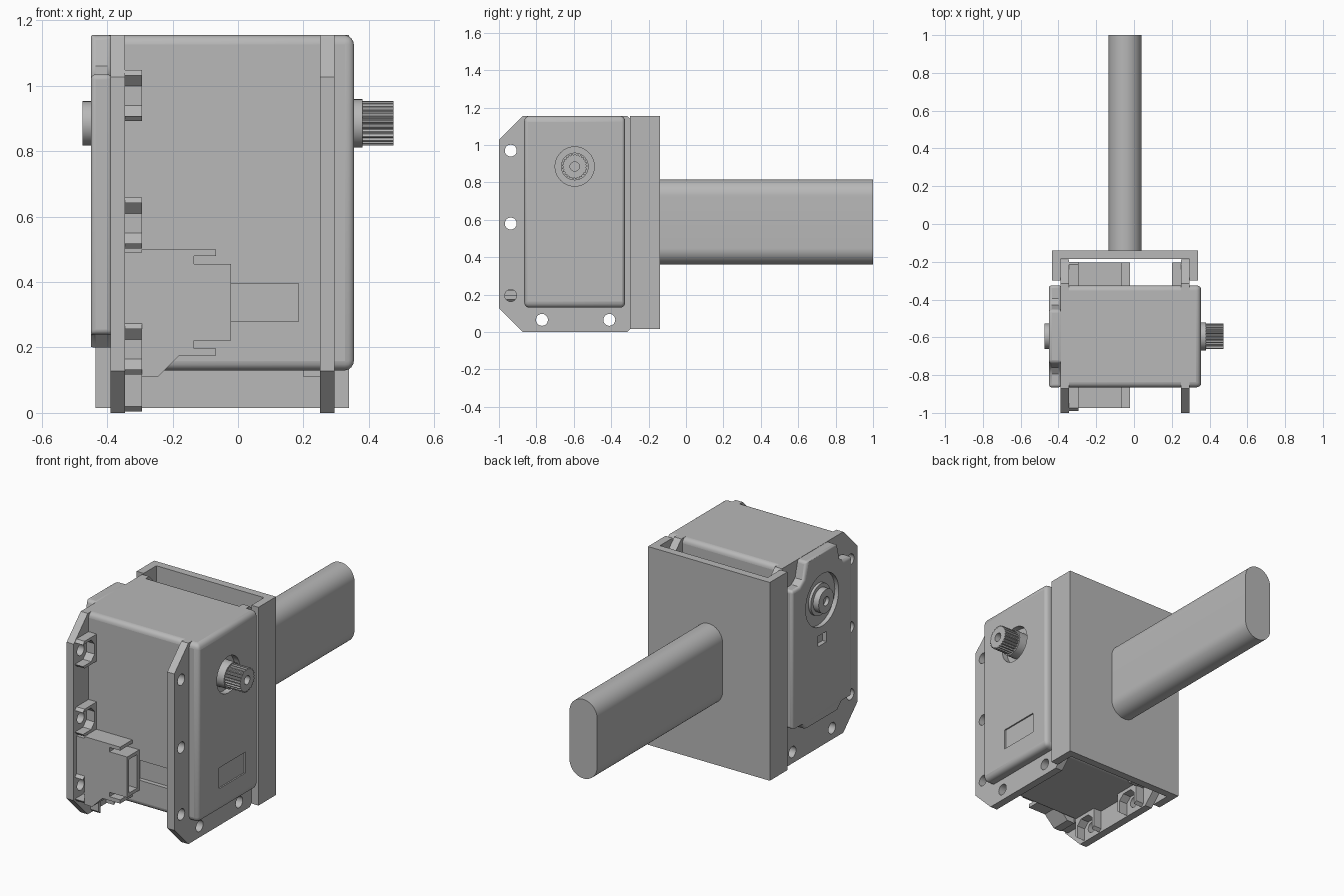
import bpy, bmesh, math
from mathutils import Matrix, Vector

old = bpy.data.objects.get("Cube")
if old:
    bpy.data.objects.remove(old)

grey = bpy.data.materials.new("light_grey")
grey.use_nodes = True
GREY = (0.48, 0.48, 0.48, 1)
grey.diffuse_color = GREY
grey.node_tree.nodes["Principled BSDF"].inputs["Base Color"].default_value = GREY

MID = -0.595                # centre of the motor case in y
FRONT, BACK = -0.865, -0.325
SHAFT = (MID, 0.885)        # output axis in (y, z)
# profile axes for each extrusion direction
AXES = {"x": ((0, 1, 0), (0, 0, 1)), "y": ((1, 0, 0), (0, 0, 1)), "z": ((1, 0, 0), (0, 1, 0))}


def circle(c, r, n=32):
    return [(c[0] + r * math.cos(2 * math.pi * i / n),
             c[1] + r * math.sin(2 * math.pi * i / n)) for i in range(n)]


def rect(a0, a1, b0, b1):
    return [(a0, b0), (a1, b0), (a1, b1), (a0, b1)]


def finish(obj):
    obj.data.materials.clear()
    obj.data.materials.append(grey)
    bpy.ops.object.select_all(action="DESELECT")
    obj.select_set(True)
    bpy.context.view_layer.objects.active = obj
    bpy.ops.object.shade_smooth_by_angle(angle=math.radians(35))
    return obj


def prism(name, loops, axis, lo, hi):
    """Extrude a flat outline (first loop) with holes (other loops) from lo to hi."""
    curve = bpy.data.curves.new(name, "CURVE")
    curve.dimensions = "2D"
    curve.fill_mode = "BOTH"
    curve.extrude = (hi - lo) / 2
    for loop in loops:
        spline = curve.splines.new("POLY")
        spline.points.add(len(loop) - 1)
        spline.use_cyclic_u = True
        for point, (a, b) in zip(spline.points, loop):
            point.co = (a, b, 0, 1)
    temp = bpy.data.objects.new(name + "_outline", curve)
    bpy.context.collection.objects.link(temp)
    graph = bpy.context.evaluated_depsgraph_get()
    mesh = bpy.data.meshes.new_from_object(temp.evaluated_get(graph))
    bpy.data.objects.remove(temp)

    u, v = (Vector(a) for a in AXES[axis])
    w = u.cross(v)
    turn = Matrix((u, v, w)).transposed().to_4x4()
    along = Vector([1 if a == axis else 0 for a in "xyz"])
    mesh.transform(Matrix.Translation(along * (lo + hi) / 2) @ turn)
    bm = bmesh.new()
    bm.from_mesh(mesh)
    bmesh.ops.remove_doubles(bm, verts=bm.verts, dist=0.0001)
    bmesh.ops.recalc_face_normals(bm, faces=bm.faces)
    bm.to_mesh(mesh)
    bm.free()
    mesh.name = name
    obj = bpy.data.objects.new(name, mesh)
    bpy.context.collection.objects.link(obj)
    return finish(obj)


def bake(obj, bevel=0, cutters=()):
    """Round the edges, subtract the cutters and keep the resulting mesh."""
    if bevel:
        mod = obj.modifiers.new("round", "BEVEL")
        mod.width = bevel
        mod.segments = 4
        mod.limit_method = "ANGLE"
        mod.angle_limit = math.radians(60)
    for cutter in cutters:
        cutter.hide_render = True
        mod = obj.modifiers.new("cut", "BOOLEAN")
        mod.operation = "DIFFERENCE"
        mod.solver = "EXACT"
        mod.object = cutter
    bpy.context.view_layer.update()
    graph = bpy.context.evaluated_depsgraph_get()
    mesh = bpy.data.meshes.new_from_object(obj.evaluated_get(graph))
    obj.modifiers.clear()
    obj.data = mesh
    for cutter in cutters:
        bpy.data.objects.remove(cutter)
    return finish(obj)


# Motor case with shaft recess, label recess and cable grooves
case = prism("motor_case", [rect(FRONT, BACK, 0.13, 1.155)], "x", -0.39, 0.355)
bake(case, 0.028, [
    prism("shaft_recess", [circle(SHAFT, 0.105)], "x", 0.32, 0.4),
    prism("label_recess", [rect(-0.68, -0.44, 0.26, 0.38)], "x", 0.347, 0.4),
    prism("front_groove", [rect(-0.1, 0.185, 0.28, 0.395)], "y", -0.9, FRONT + 0.025),
    prism("back_groove", [rect(-0.1, 0.185, 0.28, 0.395)], "y", BACK - 0.025, -0.3),
])

# Left cover with stepped ends, dial recess and small window
half = [(-0.27, 0.24), (-0.27, 1.035), (-0.2, 1.035), (-0.165, 1.06), (-0.14, 1.155)]
low = [(-0.15, 0.2), (-0.19, 0.24)]
outline = [(MID + a, b) for a, b in low + half]
outline += [(MID - a, b) for a, b in reversed(low + half)]
cover = prism("left_cover", [outline], "x", -0.45, -0.385)
bake(cover, 0.015, [
    prism("dial_recess", [circle(SHAFT, 0.15)], "x", -0.5, -0.425),
    prism("window_recess", [rect(MID - 0.04, MID + 0.04, 0.63, 0.69)], "x", -0.5, -0.425),
])
prism("dial_disc", [circle(SHAFT, 0.09)], "x", -0.44, -0.42)
prism("dial_boss", [circle(SHAFT, 0.068), circle(SHAFT, 0.026)], "x", -0.475, -0.42)
prism("dial_screw", [circle(SHAFT, 0.028)], "x", -0.455, -0.42)

# Output shaft with splined end
prism("shaft_collar", [circle(SHAFT, 0.074)], "x", 0.3, 0.38)
teeth = []
for i in range(100):
    r = 0.068 if i % 4 < 2 else 0.061
    t = 2 * math.pi * i / 100
    teeth.append((SHAFT[0] + r * math.cos(t), SHAFT[1] + r * math.sin(t)))
prism("splined_shaft", [teeth, circle(SHAFT, 0.025)], "x", 0.37, 0.475)
prism("shaft_core", [circle(SHAFT, 0.027)], "x", 0.37, 0.44)

# Side mounting plates with clipped corners and screw holes
Y0, Y1, CLIP = -1.0, -0.187, 0.128
plate = [(Y0 + CLIP, 0), (Y1 - CLIP, 0), (Y1, CLIP), (Y1, 1.155 - CLIP),
         (Y1 - CLIP, 1.155), (Y0 + CLIP, 1.155), (Y0, 1.155 - CLIP), (Y0, CLIP)]
LEVELS = (0.195, 0.58, 0.97)
BOTTOM = (-0.77, -0.41)
holes = [circle((y, z), 0.032, 20) for y in (-0.937, -0.253) for z in LEVELS]
holes += [circle((y, 0.065), 0.032, 20) for y in BOTTOM]
prism("left_mount_plate", [plate] + holes, "x", -0.39, -0.345)
prism("right_mount_plate", [plate] + holes, "x", 0.25, 0.295)

# Nut pockets on the inside of the left plate
pocket = [(-0.078, -0.01), (0.078, -0.01), (0.078, 0.11), (0.062, 0.125), (0.062, 0.05),
          (0.03, 0.02), (-0.03, 0.02), (-0.062, 0.05), (-0.062, 0.125), (-0.078, 0.11)]
for z in LEVELS:
    prism("front_nut_pocket", [[(FRONT - d, z + u) for u, d in pocket]], "x", -0.35, -0.293)
    prism("back_nut_pocket", [[(BACK + d, z + u) for u, d in pocket]], "x", -0.35, -0.293)
for y in BOTTOM:
    prism("bottom_nut_pocket", [[(y + u, 0.13 - d) for u, d in pocket]], "x", -0.35, -0.293)
prism("right_back_rib", [rect(BACK - 0.05, -0.205, 0.11, 1.05)], "x", 0.2, 0.252)

# Cable sockets on the front and back of the case, open towards +x
socket = [(-0.295, 0.11), (-0.245, 0.11), (-0.18, 0.175), (-0.067, 0.175), (-0.067, 0.197),
          (-0.135, 0.197), (-0.135, 0.222), (-0.022, 0.222), (-0.022, 0.455), (-0.135, 0.455),
          (-0.135, 0.48), (-0.067, 0.48), (-0.067, 0.5), (-0.295, 0.5)]
for name, outer, inner in (("front", -0.975, FRONT + 0.005), ("back", -0.205, BACK - 0.005)):
    lo, hi = min(outer, inner), max(outer, inner)
    body = prism(name + "_cable_socket", [socket], "y", lo, hi)
    bake(body, 0, [prism("socket_opening", [rect(lo + 0.018, hi - 0.025, 0.242, 0.435)],
                         "x", -0.13, 0.05)])
    prism(name + "_socket_base", [rect(-0.346, -0.29, 0.27, 0.49)], "y", lo, hi)

# Channel bracket behind the motor
channel = [(-0.435, -0.3), (-0.39, -0.3), (-0.39, -0.185), (0.295, -0.185),
           (0.295, -0.3), (0.34, -0.3), (0.34, -0.14), (-0.435, -0.14)]
prism("back_bracket", [channel], "z", 0.015, 1.155)

# Rounded bar handle
RADIUS, BAR_X = 0.088, -0.047
bar = []
for i in range(50):
    t = math.pi * (i % 25) / 24 + (math.pi if i >= 25 else 0)
    z = 0.727 if i < 25 else 0.448
    bar.append((BAR_X + RADIUS * math.cos(t), z + RADIUS * math.sin(t)))
prism("bar_handle", [bar], "y", -0.145, 1.0)
